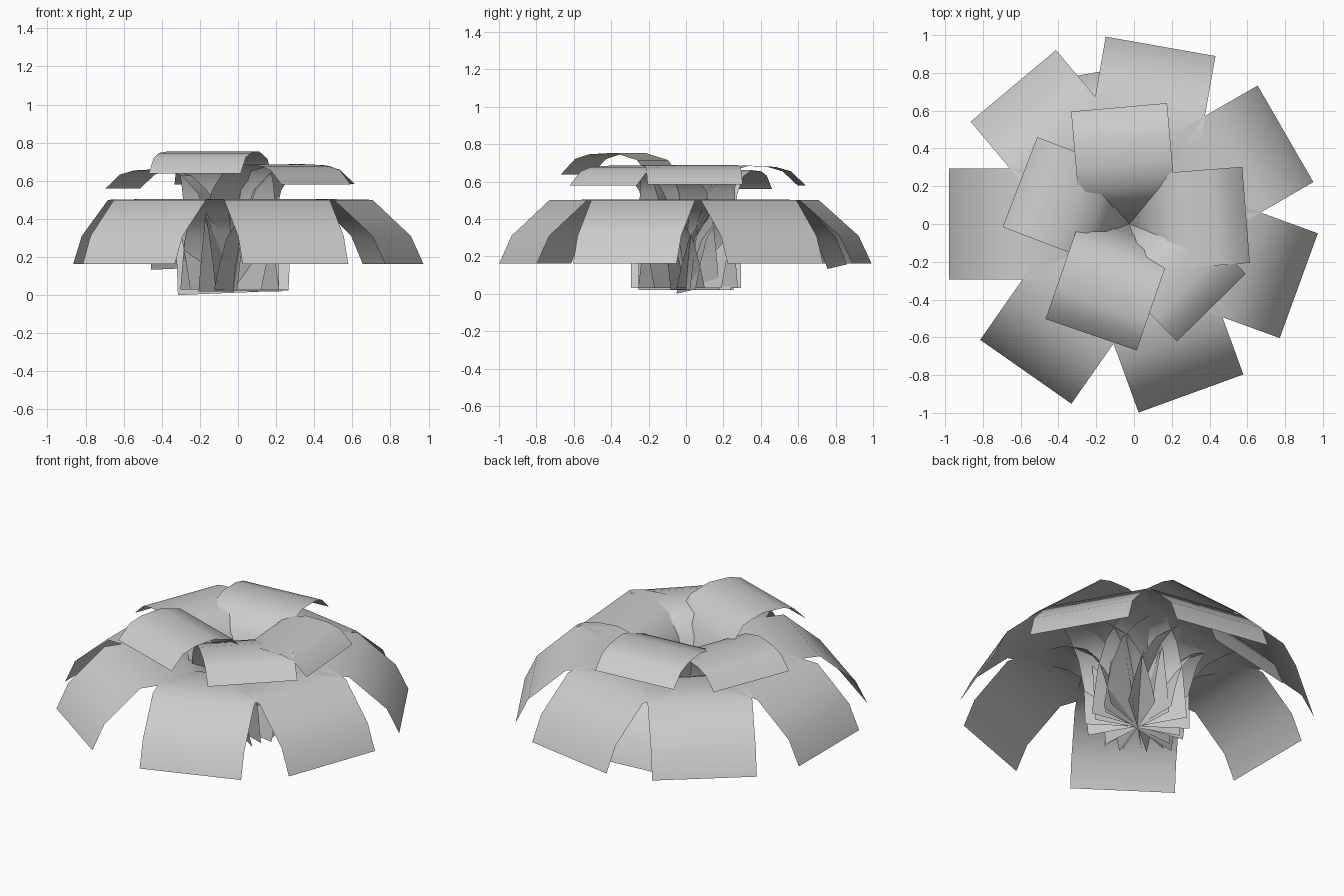
import bpy
import bmesh
import math

cube = bpy.data.objects.get("Cube")
if cube:
    bpy.data.objects.remove(cube, do_unlink=True)

grey = bpy.data.materials.new("leaf_grey")
grey.use_nodes = True
grey.diffuse_color = (0.6, 0.6, 0.6, 1)
grey.node_tree.nodes["Principled BSDF"].inputs["Base Color"].default_value = (0.6, 0.6, 0.6, 1)

CENTRE_X = -0.025

# Strip profiles as (distance from centre, height), from the root to the tip
OUTER = [(0, 0.03), (0.03, 0.16), (0.07, 0.3), (0.16, 0.43), (0.3, 0.49),
         (0.45, 0.503), (0.67, 0.5), (0.885, 0.31), (0.955, 0.163)]
INNER = [(0, 0.02), (0.02, 0.2), (0.05, 0.4), (0.1, 0.55), (0.19, 0.65),
         (0.32, 0.685), (0.46, 0.678), (0.54, 0.655), (0.62, 0.58)]


def make_leaf(name, profile, angle, half_width, reach=1.0, rise=1.0, drop=0.0, roll=0.0):
    """Bent strip of constant width that grows from the root and arches outwards."""
    a = math.radians(angle)
    bm = bmesh.new()
    rows = []
    for r, z in profile:
        row = []
        for side in (-1, 1):
            s = side * half_width
            row.append(bm.verts.new((
                CENTRE_X + r * reach * math.cos(a) - s * math.sin(a),
                r * reach * math.sin(a) + s * math.cos(a),
                z * rise - drop + roll * side)))
        rows.append(row)
    for low, high in zip(rows, rows[1:]):
        face = bm.faces.new((low[0], high[0], high[1], low[1]))
        face.smooth = True
    mesh = bpy.data.meshes.new(name)
    bm.to_mesh(mesh)
    bm.free()
    mesh.materials.append(grey)
    obj = bpy.data.objects.new(name, mesh)
    bpy.context.collection.objects.link(obj)
    return obj


# Lower ring of wide drooping leaves
for i, angle in enumerate((180, 130, 80, 30, -20, -70, -125)):
    make_leaf(f"outer_leaf_{i + 1}", OUTER, angle, 0.295)

# Short leaf tucked beneath the lower ring
make_leaf("tucked_leaf", OUTER, 100, 0.295, reach=0.86, drop=0.018, roll=-0.012)

# Upper ring of smaller leaves, each lifted by its own amount
for i, (angle, rise) in enumerate(((95, 1), (159, 0.965), (251, 1.1), (-45.5, 1), (4.5, 1.005))):
    make_leaf(f"inner_leaf_{i + 1}", INNER, angle, 0.255, rise=rise)
